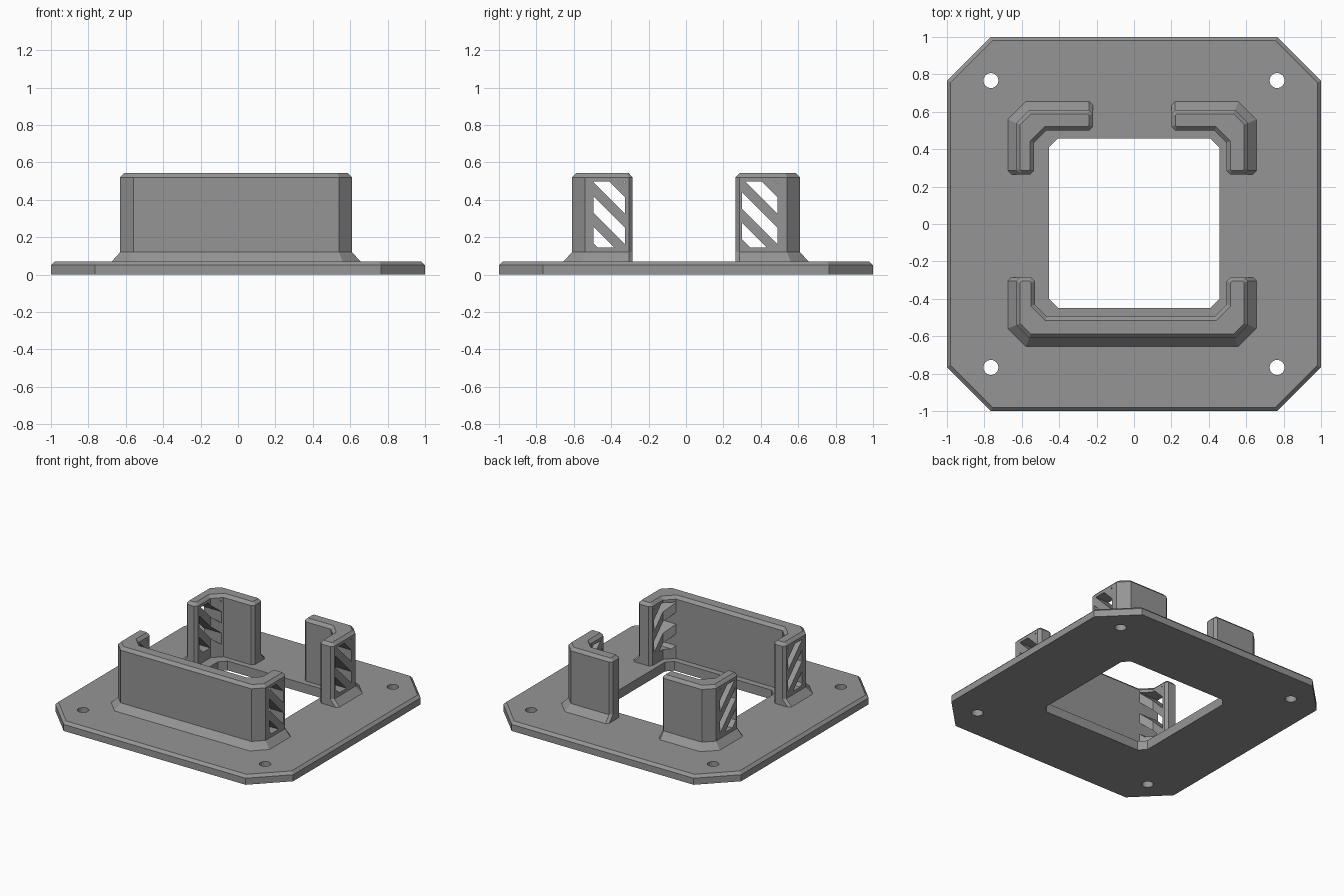
import bpy, bmesh, math
from mathutils import Vector

if "Cube" in bpy.data.objects:
    bpy.data.objects.remove(bpy.data.objects["Cube"])

grey = bpy.data.materials.new("mid grey")
grey.diffuse_color = (0.30, 0.30, 0.30, 1)
grey.use_nodes = True
grey.node_tree.nodes["Principled BSDF"].inputs["Base Color"].default_value = grey.diffuse_color


def offset(poly, dists):
    """Move every edge of a counter-clockwise outline outwards by its own distance."""
    pts = [Vector(p) for p in poly]
    n = len(pts)
    lines = []
    for i in range(n):
        d = (pts[(i + 1) % n] - pts[i]).normalized()
        normal = Vector((d.y, -d.x))
        lines.append((normal, normal.dot(pts[i]) + dists[i]))
    out = []
    for i in range(n):
        (a, p), (b, q) = lines[i - 1], lines[i]
        det = a.x * b.y - a.y * b.x
        out.append(((p * b.y - q * a.y) / det, (a.x * q - b.x * p) / det))
    return out


def add_loft(bm, rings):
    """Join equal-length rings of 3D points and cap both ends."""
    rows = [[bm.verts.new(p) for p in ring] for ring in rings]
    n = len(rows[0])
    for low, high in zip(rows, rows[1:]):
        for i in range(n):
            j = (i + 1) % n
            bm.faces.new((low[i], low[j], high[j], high[i]))
    bm.faces.new(rows[0][::-1])
    bm.faces.new(rows[-1])


def make(name, lofts, cutter=False):
    bm = bmesh.new()
    for rings in lofts:
        add_loft(bm, rings)
    bmesh.ops.recalc_face_normals(bm, faces=bm.faces)
    mesh = bpy.data.meshes.new(name)
    bm.to_mesh(mesh)
    bm.free()
    mesh.materials.append(grey)
    ob = bpy.data.objects.new(name, mesh)
    bpy.context.collection.objects.link(ob)
    if cutter:
        ob.hide_render = True
        ob.display_type = 'WIRE'
    return ob


def cut(ob, cutter):
    mod = ob.modifiers.new("cut", 'BOOLEAN')
    mod.operation = 'DIFFERENCE'
    mod.solver = 'EXACT'
    mod.object = cutter


def at(poly, z):
    return [(x, y, z) for x, y in poly]


def octagon(x0, x1, y0, y1, c):
    return [(x0 + c, y0), (x1 - c, y0), (x1, y0 + c), (x1, y1 - c),
            (x1 - c, y1), (x0 + c, y1), (x0, y1 - c), (x0, y0 + c)]


# Base plate with bevelled top rim
rim = octagon(-1, 1, -1, 1, 0.235)
plate = make("base_plate", [[at(rim, 0), at(rim, 0.05),
                             at(offset(rim, [-0.02] * 8), 0.07)]])

# Central opening and four screw holes
opening = octagon(-0.455, 0.457, -0.448, 0.457, 0.048)
holes = [[at(opening, -0.1), at(opening, 0.2)]]
for sx in (-1, 1):
    for sy in (-1, 1):
        circle = [(sx * 0.765 + 0.04 * math.cos(a * math.pi / 12),
                   sy * 0.767 + 0.04 * math.sin(a * math.pi / 12)) for a in range(24)]
        holes.append([at(circle, -0.1), at(circle, 0.2)])
cut(plate, make("plate_cutter", holes, cutter=True))

# Diagonal slots running sideways through the wall arms
def clip(poly, normal, limit):
    out = []
    for p, q in zip(poly, poly[1:] + poly[:1]):
        dp = p[0] * normal[0] + p[1] * normal[1] - limit
        dq = q[0] * normal[0] + q[1] * normal[1] - limit
        if dp <= 0:
            out.append(p)
        if dp * dq < 0:
            t = dp / (dp - dq)
            out.append((p[0] + t * (q[0] - p[0]), p[1] + t * (q[1] - p[1])))
    return out


slots = []
for y0, y1 in ((-0.494, -0.325), (0.30, 0.49)):
    for k in range(-3, 7):
        low = k * 0.163
        window = [(y0, 0.145), (y1, 0.145), (y1, 0.498), (y0, 0.498)]
        shape = clip(clip(window, (1, 1), low + 0.088), (-1, -1), -low)
        if len(shape) > 2:
            slots.append([[(x, y, z) for y, z in shape] for x in (-0.8, 0.8)])
slot_cutter = make("slot_cutter", slots, cutter=True)


# Walls: outer outline points first, then the end and inner points
def wall(name, outer, inner):
    poly = outer + inner
    n, m = len(poly), len(outer)
    skirt = [0.045] * (m - 1) + [0.032] + [0] * (n - m - 1) + [0.032]
    foot = offset(poly, skirt)
    ob = make(name, [[at(foot, 0.06), at(foot, 0.07), at(poly, 0.12), at(poly, 0.52),
                      at(offset(poly, [-0.021] * n), 0.542)]])
    cut(ob, slot_cutter)


wall("front_wall",
     [(-0.63, -0.305), (-0.63, -0.54), (-0.56, -0.61), (0.54, -0.61), (0.61, -0.54),
      (0.61, -0.305)],
     [(0.59, -0.285), (0.515, -0.285), (0.495, -0.305), (0.495, -0.43), (0.43, -0.495),
      (-0.465, -0.495), (-0.53, -0.43), (-0.53, -0.305), (-0.55, -0.285), (-0.61, -0.285)])
wall("back_left_wall",
     [(-0.24, 0.61), (-0.56, 0.61), (-0.63, 0.54), (-0.63, 0.285)],
     [(-0.61, 0.265), (-0.555, 0.265), (-0.535, 0.285), (-0.535, 0.435), (-0.47, 0.50),
      (-0.24, 0.50), (-0.22, 0.52), (-0.22, 0.59)])
wall("back_right_wall",
     [(0.61, 0.285), (0.61, 0.54), (0.54, 0.61), (0.22, 0.61)],
     [(0.20, 0.59), (0.20, 0.52), (0.22, 0.50), (0.43, 0.50), (0.495, 0.435),
      (0.495, 0.285), (0.515, 0.265), (0.59, 0.265)])
